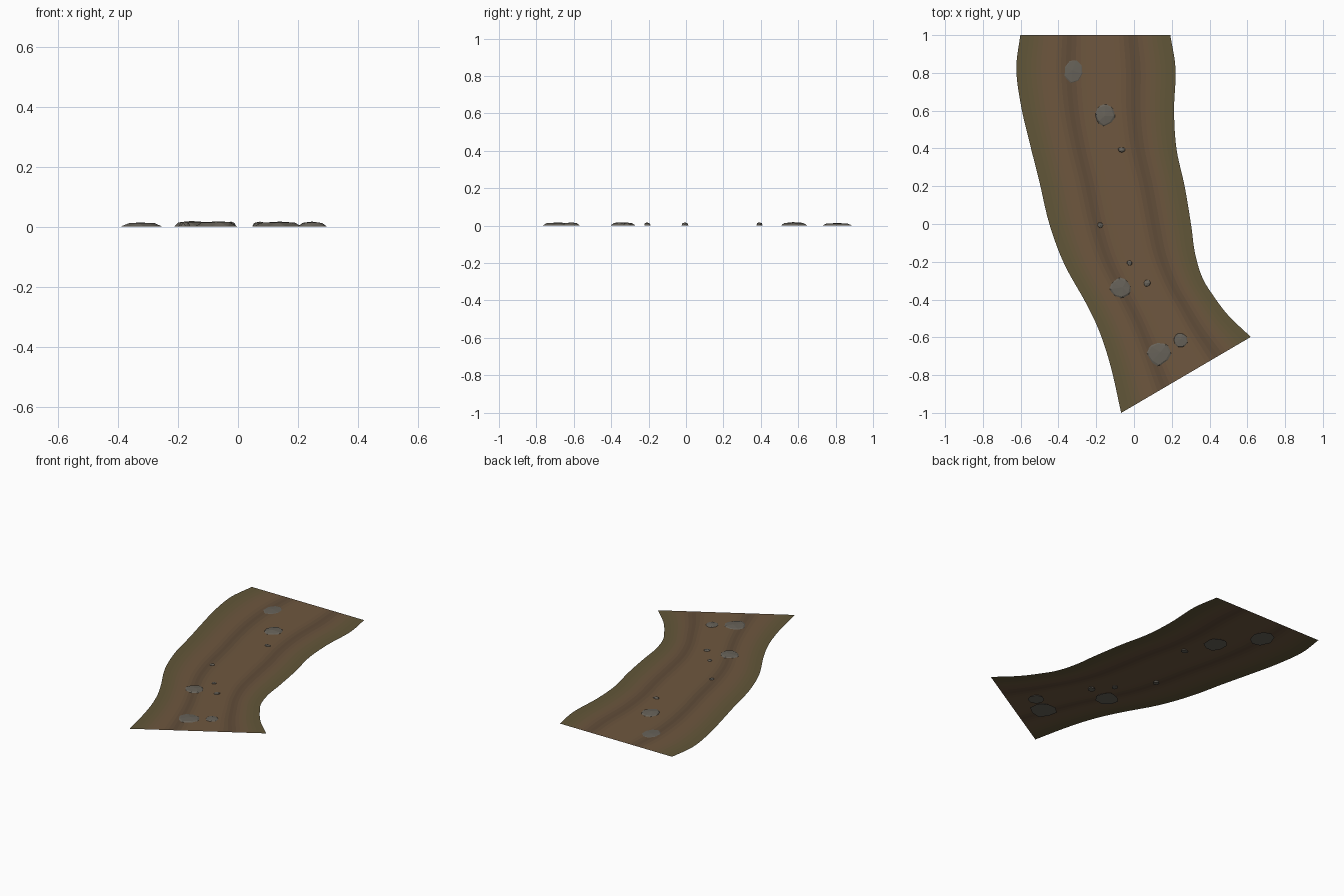
import bpy, bmesh, math, random
from mathutils import Vector

if "Cube" in bpy.data.objects:
    bpy.data.objects.remove(bpy.data.objects["Cube"])

random.seed(4)
PATH_Z = 0.01

# Left and right borders of the path, from far end to near end
LEFT = [(-.602, 1), (-.623, .82), (-.597, .62), (-.55, .42), (-.501, .225),
        (-.448, 0), (-.369, -.212), (-.252, -.423), (-.178, -.582), (-.12, -.767), (-.068, -1)]
RIGHT = [(.192, 1), (.22, .82), (.212, .60), (.225, .397), (.268, .20),
         (.303, -.01), (.322, -.15), (.36, -.28), (.42, -.38), (.50, -.485), (.618, -.598)]


def material(name, rgb):
    m = bpy.data.materials.new(name)
    m.diffuse_color = (*rgb, 1)
    m.use_nodes = True
    m.node_tree.nodes["Principled BSDF"].inputs["Base Color"].default_value = m.diffuse_color
    return m


def mix(a, b, t):
    return tuple(p + (q - p) * t for p, q in zip(a, b))


def smooth_line(points, steps):
    """Catmull-Rom curve through the points."""
    p = [Vector(q) for q in points]
    p = [2 * p[0] - p[1]] + p + [2 * p[-1] - p[-2]]
    out = []
    for i in range(1, len(p) - 2):
        a, b, c, d = p[i - 1:i + 3]
        for s in range(steps):
            t = s / steps
            out.append(0.5 * (2 * b + (c - a) * t + (2 * a - 5 * b + 4 * c - d) * t * t
                              + (3 * b - a - 3 * c + d) * t ** 3))
    return out + [p[-2]]


def finish(bm, name, mats):
    me = bpy.data.meshes.new(name)
    bm.to_mesh(me)
    bm.free()
    for m in mats:
        me.materials.append(m)
    ob = bpy.data.objects.new(name, me)
    bpy.context.collection.objects.link(ob)
    return ob


# Dirt path: flat ribbon with grassy borders and two darker wheel ruts
def dirt_colour(u):
    dirt, rut, grass = (.158, .096, .050), (.105, .066, .038), (.120, .094, .040)
    r = max(math.exp(-((u - c) / .055) ** 2) for c in (.33, .74))
    g = min(1, max(0, (.19 - min(u, 1 - u)) / .14))
    return mix(mix(dirt, rut, r * .8), grass, g)


COLS = 32
bm = bmesh.new()
rows = []
for l, r in zip(smooth_line(LEFT, 5), smooth_line(RIGHT, 5)):
    rows.append([bm.verts.new((*l.lerp(r, j / COLS), PATH_Z)) for j in range(COLS + 1)])
for a, b in zip(rows, rows[1:]):
    for j in range(COLS):
        f = bm.faces.new((a[j], b[j], b[j + 1], a[j + 1]))
        f.material_index = j
        f.smooth = True
finish(bm, "dirt_path", [material(f"dirt_band_{j}", dirt_colour((j + .5) / COLS))
                         for j in range(COLS)])

# Stones: low faceted lumps half sunk through the path
stone_mat = material("stone", (.135, .122, .10))


def stone(name, x, y, rx, ry, h, sides=7):
    bm = bmesh.new()
    jit = [random.uniform(.88, 1.08) for _ in range(sides)]
    turn = random.uniform(0, 6.28)
    rings = []
    for scale, z, off in ((1, 0, 0), (.68, h * .78, .5)):
        ring = []
        for i in range(sides):
            a = turn + (i + off) * math.tau / sides
            zz = z * random.uniform(.9, 1.1)
            ring.append(bm.verts.new((x + rx * scale * jit[i] * math.cos(a),
                                      y + ry * scale * jit[i] * math.sin(a), zz)))
        rings.append(ring)
    low, high = rings
    tip = bm.verts.new((x + rx * random.uniform(-.15, .15), y + ry * random.uniform(-.15, .15), h))
    for i in range(sides):
        k = (i + 1) % sides
        bm.faces.new((low[i], low[k], high[i]))
        bm.faces.new((low[k], high[k], high[i]))
        bm.faces.new((high[i], high[k], tip))
    bm.faces.new(low[::-1])
    finish(bm, name, [stone_mat])


STONES = [(-.318, .812, .07, .09, .014), (-.155, .575, .066, .077, .019),
          (-.065, .393, .026, .019, .018), (-.178, -.005, .019, .02, .017),
          (-.023, -.207, .02, .02, .017), (.07, -.312, .025, .026, .017),
          (-.07, -.338, .072, .066, .018), (.13, -.685, .082, .083, .017),
          (.245, -.615, .052, .05, .017)]
for n, (x, y, rx, ry, h) in enumerate(STONES):
    stone(f"stone_{n + 1}", x, y, rx, ry, h, 8 if rx > .05 else 6)
